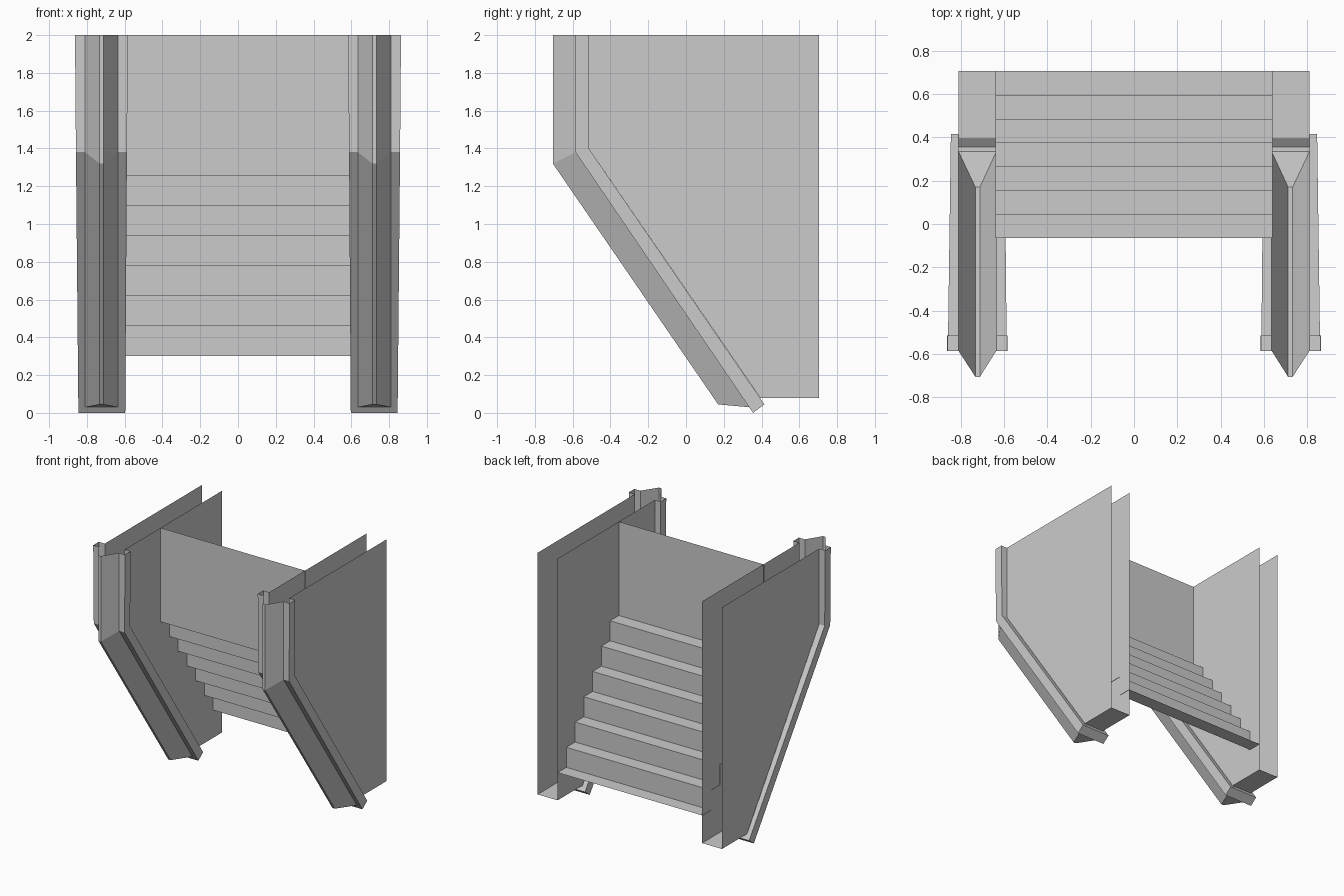
import bpy

if "Cube" in bpy.data.objects:
    bpy.data.objects.remove(bpy.data.objects["Cube"])


def make(name, faces, mirror=False):
    """Build an object from a list of faces given as corner points, welding shared corners."""
    index, polys = {}, []
    for face in faces:
        polys.append([index.setdefault(tuple(round(c, 4) for c in p), len(index)) for p in face])
    mesh = bpy.data.meshes.new(name)
    mesh.from_pydata(list(index), [], polys)
    obj = bpy.data.objects.new(name, mesh)
    bpy.context.collection.objects.link(obj)
    if mirror:
        mod = obj.modifiers.new("mirror", 'MIRROR')
        mod.use_mirror_merge = False
    return obj


def at(x, path):
    """Place a (y, z) path at one x, or at one x per path point."""
    xs = x if isinstance(x, tuple) else (x,) * len(path)
    return [(a, y, z) for a, (y, z) in zip(xs, path)]


def sheet(rows):
    """Quads between neighbouring rows of points."""
    return [(a[i], a[i + 1], b[i + 1], b[i])
            for a, b in zip(rows, rows[1:]) for i in range(len(a) - 1)]


INNER, OUTER = 0.635, 0.81

# Staircase: zigzag sheet climbing toward the front, ending in a tall wall
profile = [(0.705, 0.30)]
for k in range(7):
    y = 0.595 - 0.11 * k
    profile.append((y, 0.30 + 0.159 * k))
    profile.append((y, 0.30 + 0.159 * (k + 1) if k < 6 else 2.0))
make("stairs", sheet([at(0.638, profile), at(-0.638, profile)]))

# Side walls: two panels joined by a bottom strip, open at top and back
outline = [(-0.515, 2), (-0.515, 1.40), (0.393, 0.08), (0.705, 0.08), (0.705, 2)]
inner, outer = at(INNER, outline), at(OUTER, outline)
make("side_wall", [outer, inner[::-1],
                   (inner[2], inner[3], outer[3], outer[2])], mirror=True)

# Front trim: slightly tapering flanges along the bent front edge
back = [(-0.515, 2), (-0.515, 1.40), (0.415, 0.045)]
front = [(-0.585, 2), (-0.585, 1.38), (0.355, 0.0)]
lip_in, lip_out = (0.583, 0.588, 0.597), (0.863, 0.858, 0.845)
lip_a = [at(INNER, back), at(lip_in, back), at(lip_in, front), at(INNER, front)]
lip_b = [at(OUTER, front), at(lip_out, front), at(lip_out, back), at(OUTER, back)]
trim = sheet(lip_a) + sheet(lip_b)
trim.append((lip_a[2][2], lip_a[1][2], lip_b[2][2], lip_b[1][2]))   # foot cap
trim.append(((INNER, 0.393, 0.08), (OUTER, 0.393, 0.08),
             (OUTER, 0.415, 0.045), (INNER, 0.415, 0.045)))         # foot back
trim.append(((INNER, 0.335, 0.03), (INNER, 0.355, 0.0),
             (OUTER, 0.355, 0.0), (OUTER, 0.335, 0.03)))            # foot front
make("edge_trim", trim, mirror=True)

# Wedge-shaped nose in front of the trim
base = [(-0.585, 2), (-0.585, 1.38), (0.335, 0.03)]
ridge = [(-0.705, 2), (-0.705, 1.32), (0.17, 0.045)]
nose = [at(INNER, base), at(0.711, ridge), at(0.732, ridge), at(OUTER, base)]
make("front_nose", sheet(nose) + [tuple(row[2] for row in reversed(nose))], mirror=True)
